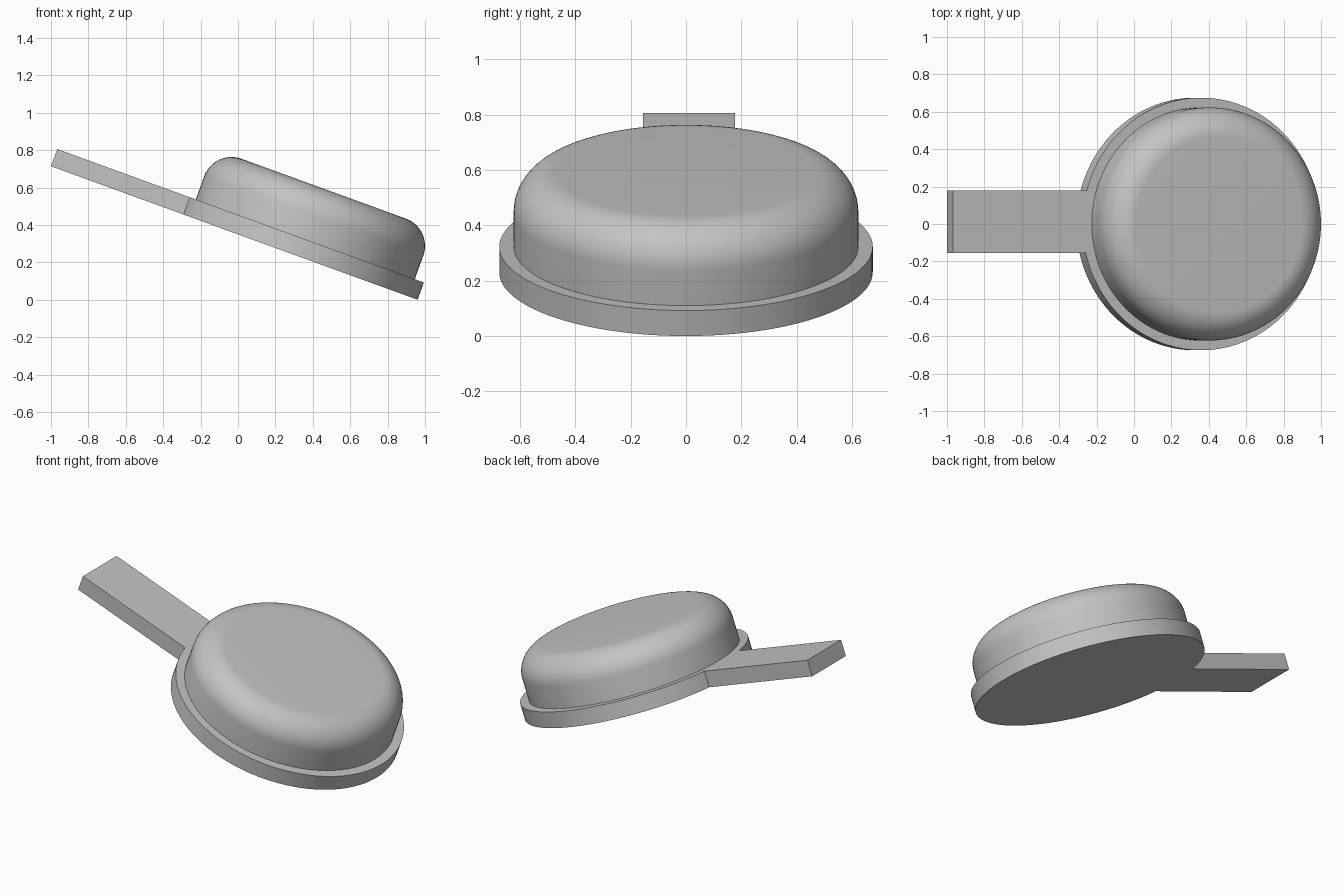
import bpy, bmesh, math
from mathutils import Matrix

if "Cube" in bpy.data.objects:
    bpy.data.objects.remove(bpy.data.objects["Cube"])

PLATE_R, PLATE_T = 0.675, 0.098
DOME_R, DOME_H, FILLET = 0.623, 0.288, 0.155
HANDLE_END, HANDLE_MIN, HANDLE_MAX = -1.411, -0.155, 0.178
TILT = Matrix.Translation((0.326, 0.0, 0.231)) @ Matrix.Rotation(math.radians(20), 4, "Y")

grey = bpy.data.materials.new("plain grey")
grey.use_nodes = True
colour = (0.55, 0.55, 0.55, 1)
grey.diffuse_color = colour
grey.node_tree.nodes["Principled BSDF"].inputs["Base Color"].default_value = colour


def add_part(name, bm):
    """Turn a bmesh into a tilted, shaded object."""
    bmesh.ops.recalc_face_normals(bm, faces=bm.faces)
    mesh = bpy.data.meshes.new(name)
    bm.to_mesh(mesh)
    bm.free()
    mesh.materials.append(grey)
    obj = bpy.data.objects.new(name, mesh)
    bpy.context.collection.objects.link(obj)
    obj.matrix_world = TILT
    bpy.ops.object.select_all(action="DESELECT")
    obj.select_set(True)
    bpy.context.view_layer.objects.active = obj
    bpy.ops.object.shade_smooth_by_angle(angle=math.radians(30))
    return obj


# Round base plate and handle, extruded from one outline
bm = bmesh.new()
start = -math.pi + math.asin(-HANDLE_MIN / PLATE_R)
end = math.pi - math.asin(HANDLE_MAX / PLATE_R)
STEPS = 120
angles = [start + (end - start) * i / STEPS for i in range(STEPS + 1)]
outline = [(PLATE_R * math.cos(a), PLATE_R * math.sin(a)) for a in angles]
outline += [(HANDLE_END, HANDLE_MAX), (HANDLE_END, HANDLE_MIN)]
base = bm.faces.new([bm.verts.new((x, y, 0)) for x, y in outline])
top = bmesh.ops.extrude_face_region(bm, geom=[base])["geom"]
bmesh.ops.translate(bm, vec=(0, 0, PLATE_T),
                    verts=[v for v in top if isinstance(v, bmesh.types.BMVert)])
add_part("base_plate_with_handle", bm)

# Rounded cap, spun from a profile with a filleted rim
bm = bmesh.new()
profile = [(DOME_R, 0)]
for i in range(17):
    a = math.pi / 2 * i / 16
    profile.append((DOME_R - FILLET + FILLET * math.cos(a),
                    DOME_H - FILLET + FILLET * math.sin(a)))
verts = [bm.verts.new((r, 0, PLATE_T + z)) for r, z in profile]
edges = [bm.edges.new(pair) for pair in zip(verts, verts[1:])]
bmesh.ops.spin(bm, geom=verts + edges, cent=(0, 0, 0), axis=(0, 0, 1),
               angle=math.tau, steps=128, use_merge=True)
bmesh.ops.remove_doubles(bm, verts=bm.verts, dist=0.0001)
rim_z = PLATE_T + DOME_H
bmesh.ops.contextual_create(
    bm, geom=[e for e in bm.edges if e.is_boundary and e.verts[0].co.z > rim_z - 0.001])
add_part("rounded_cap", bm)
